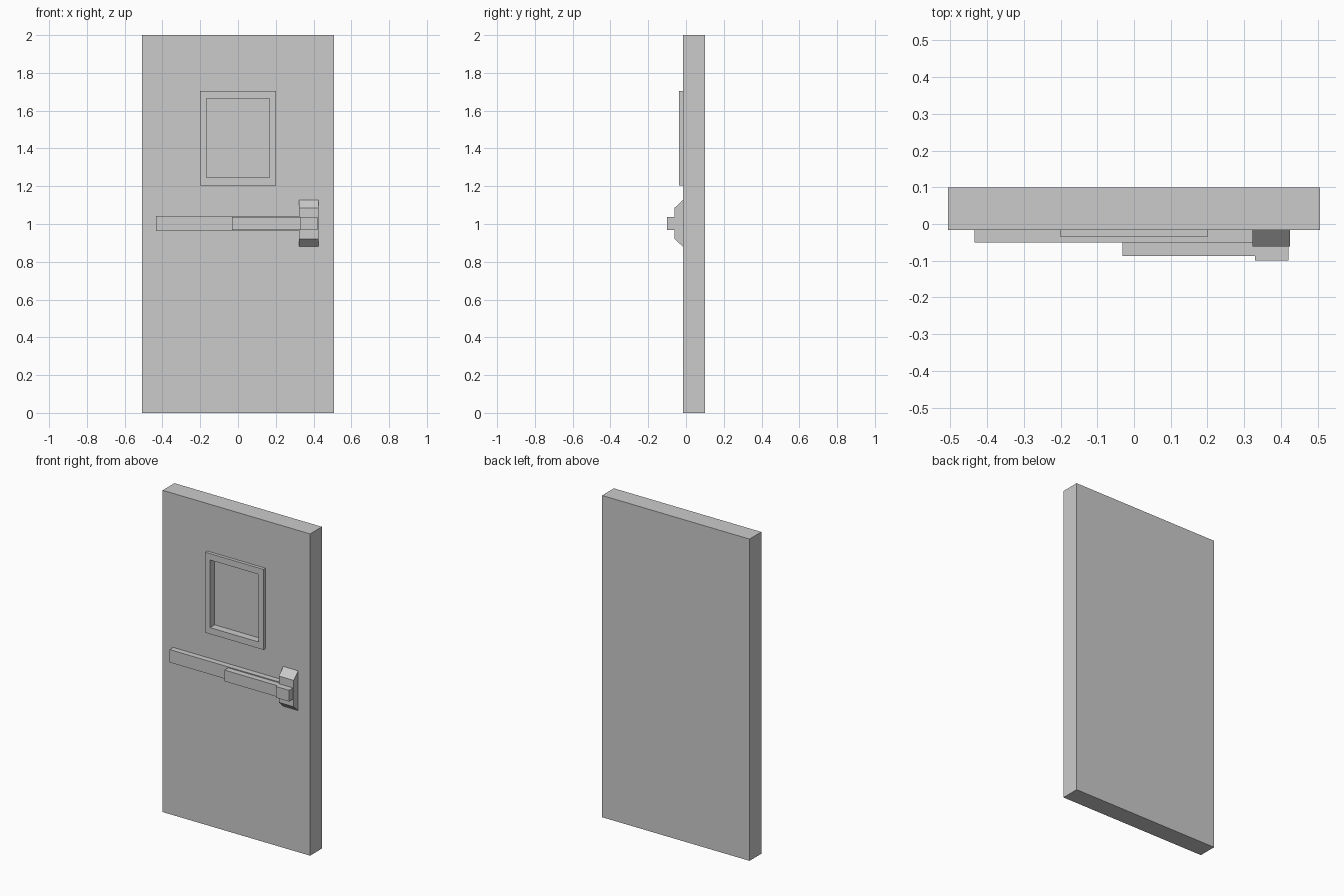
import bpy, bmesh

if "Cube" in bpy.data.objects:
    bpy.data.objects.remove(bpy.data.objects["Cube"])


def prism(name, profile, x0, x1):
    """Extrude a closed (y, z) profile along x."""
    bm = bmesh.new()
    face = bm.faces.new([bm.verts.new((x0, y, z)) for y, z in profile])
    ext = bmesh.ops.extrude_face_region(bm, geom=[face])
    moved = [g for g in ext["geom"] if isinstance(g, bmesh.types.BMVert)]
    bmesh.ops.translate(bm, verts=moved, vec=(x1 - x0, 0, 0))
    bmesh.ops.recalc_face_normals(bm, faces=bm.faces)
    mesh = bpy.data.meshes.new(name)
    bm.to_mesh(mesh)
    bm.free()
    obj = bpy.data.objects.new(name, mesh)
    bpy.context.collection.objects.link(obj)
    return obj


def box(name, x, y, z):
    return prism(name, [(y[0], z[0]), (y[1], z[0]), (y[1], z[1]), (y[0], z[1])], *x)


FRONT = -0.016

# Door slab and raised window frame
door = box("door_slab", (-0.507, 0.507), (FRONT, 0.1), (0, 2))
frame = box("window_frame", (-0.2, 0.2), (-0.036, FRONT), (1.205, 1.705))

# Window recess cut through the frame and into the slab
cutter = box("window_cutter", (-0.167, 0.167), (-0.08, 0.01), (1.245, 1.665))
cutter.hide_render = True
cutter.display_type = 'WIRE'
for part in (door, frame):
    mod = part.modifiers.new("window_recess", 'BOOLEAN')
    mod.operation = 'DIFFERENCE'
    mod.solver = 'EXACT'
    mod.object = cutter

# Push bar: long rail with a shorter raised pad
box("push_rail", (-0.435, 0.323), (-0.051, FRONT), (0.963, 1.043))
box("push_pad", (-0.032, 0.33), (-0.087, -0.051), (0.967, 1.037))

# Latch housing with sloped ends and its square knob
prism("latch_housing",
      [(FRONT, 0.88), (-0.061, 0.921), (-0.061, 1.085), (FRONT, 1.127)], 0.323, 0.425)
box("latch_knob", (0.33, 0.421), (-0.1, -0.061), (0.967, 1.037))
